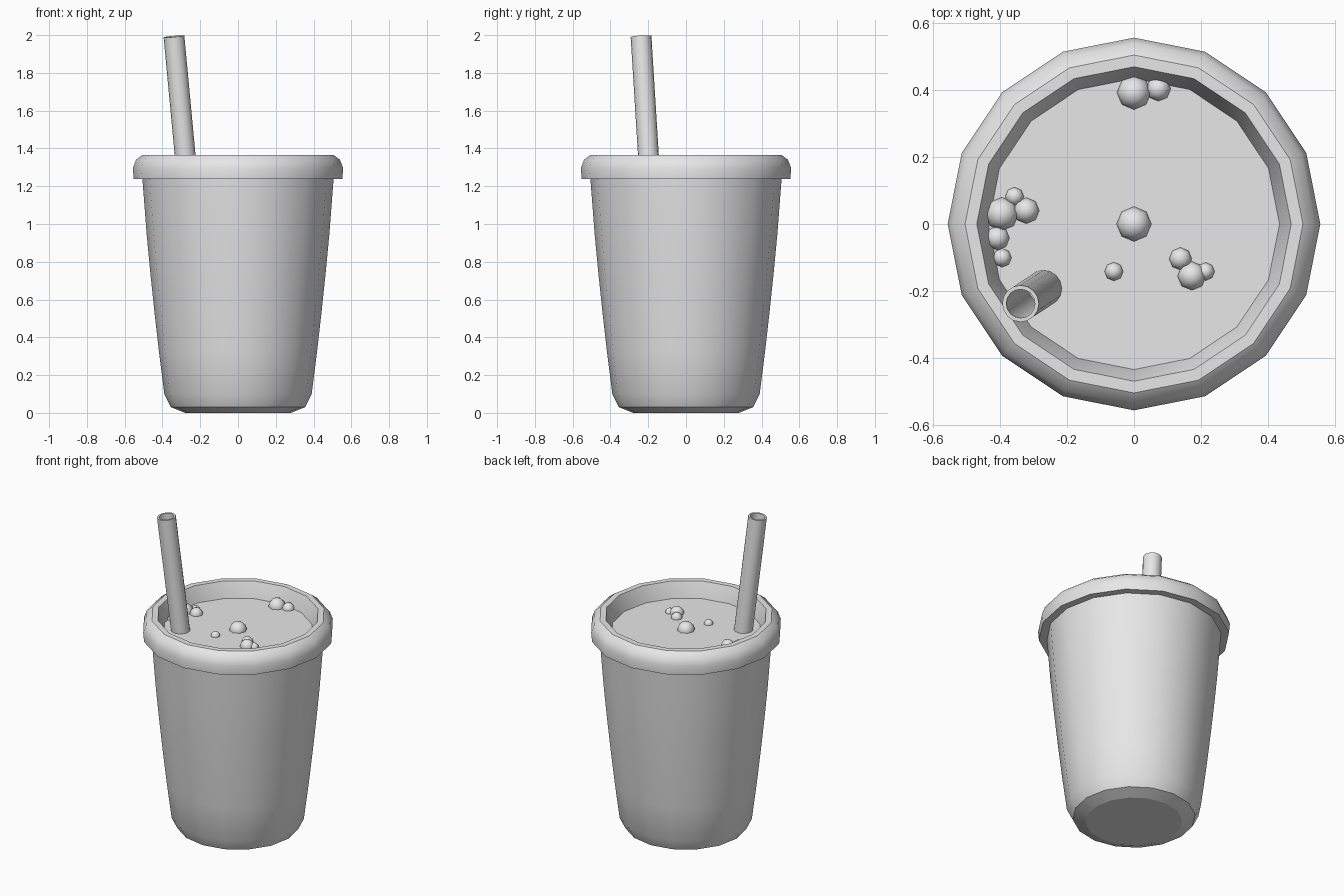
import bpy, bmesh, math
from mathutils import Vector

if "Cube" in bpy.data.objects:
    bpy.data.objects.remove(bpy.data.objects["Cube"])

grey = bpy.data.materials.new("light grey")
grey.diffuse_color = (0.8, 0.8, 0.8, 1)
grey.use_nodes = True
grey.node_tree.nodes["Principled BSDF"].inputs["Base Color"].default_value = grey.diffuse_color

LIQUID_Z = 1.27


def finish(name, bm, angle=35):
    """Turn a bmesh into a smooth-shaded object whose hard edges stay sharp."""
    mesh = bpy.data.meshes.new(name)
    bm.to_mesh(mesh)
    bm.free()
    mesh.materials.append(grey)
    obj = bpy.data.objects.new(name, mesh)
    bpy.context.collection.objects.link(obj)
    bpy.ops.object.select_all(action='DESELECT')
    obj.select_set(True)
    bpy.context.view_layer.objects.active = obj
    bpy.ops.object.shade_smooth_by_angle(angle=math.radians(angle))
    for p in mesh.polygons:          # caps stay flat
        if len(p.vertices) > 4:
            p.use_smooth = False
    return obj


def lathe(name, profile, sides=16, cap=False, loop=False):
    """Revolve (radius, z) points about z; cap closes the first ring."""
    bm = bmesh.new()
    rings = []
    for r, z in profile:
        rings.append([bm.verts.new((r * math.cos(a), r * math.sin(a), z))
                      for a in (2 * math.pi * i / sides for i in range(sides))])
    pairs = list(zip(rings, rings[1:]))
    if loop:
        pairs.append((rings[-1], rings[0]))
    for low, high in pairs:
        for i in range(sides):
            j = (i + 1) % sides
            bm.faces.new((low[i], low[j], high[j], high[i]))
    if cap:
        bm.faces.new(rings[0][::-1])
    return finish(name, bm)


# Cup body
lathe("cup", [(0.28, 0), (0.355, 0.03), (0.39, 0.10), (0.418, 0.32), (0.442, 0.53),
              (0.465, 0.75), (0.484, 0.95), (0.507, 1.25)], cap=True)

# Rounded rim with the inner wall running down to the drink
lathe("rim", [(0.49, 1.237), (0.552, 1.237), (0.557, 1.295), (0.54, 1.34),
              (0.505, 1.366), (0.47, 1.366), (0.435, LIQUID_Z), (0.432, 1.25)])

# Drink surface
bm = bmesh.new()
bmesh.ops.create_circle(bm, cap_ends=True, segments=16, radius=0.436)
bmesh.ops.rotate(bm, verts=bm.verts, cent=(0, 0, 0),
                 matrix=Vector((0, 1, 0)).rotation_difference(Vector((1, 0, 0))).to_matrix())
if next(iter(bm.faces)).normal.z < 0:
    bmesh.ops.reverse_faces(bm, faces=bm.faces[:])
finish("drink", bm).location.z = LIQUID_Z

# Hollow leaning straw
top = Vector((-0.339, -0.238, 1.993))
lean = Vector((-0.094, -0.062, 1)).normalized()
straw = lathe("straw", [(0.055, -1.85), (0.055, 0), (0.043, 0), (0.043, -1.85)], loop=True)
straw.rotation_mode = 'QUATERNION'
straw.rotation_quaternion = Vector((0, 0, 1)).rotation_difference(lean)
straw.location = top

# Bubbles floating half submerged: x, y, radius
bubbles = [(0, 0, 0.052), (0, 0.393, 0.051), (0.073, 0.404, 0.037),
           (-0.395, 0.03, 0.05), (-0.322, 0.04, 0.039), (-0.357, 0.082, 0.028),
           (-0.408, -0.042, 0.036), (-0.394, -0.101, 0.028), (-0.06, -0.142, 0.028),
           (0.139, -0.104, 0.034), (0.173, -0.155, 0.043), (0.214, -0.142, 0.027)]
for x, y, r in bubbles:
    bm = bmesh.new()
    bmesh.ops.create_uvsphere(bm, u_segments=8, v_segments=6, radius=r)
    finish("bubble", bm, 50).location = (x, y, LIQUID_Z)
